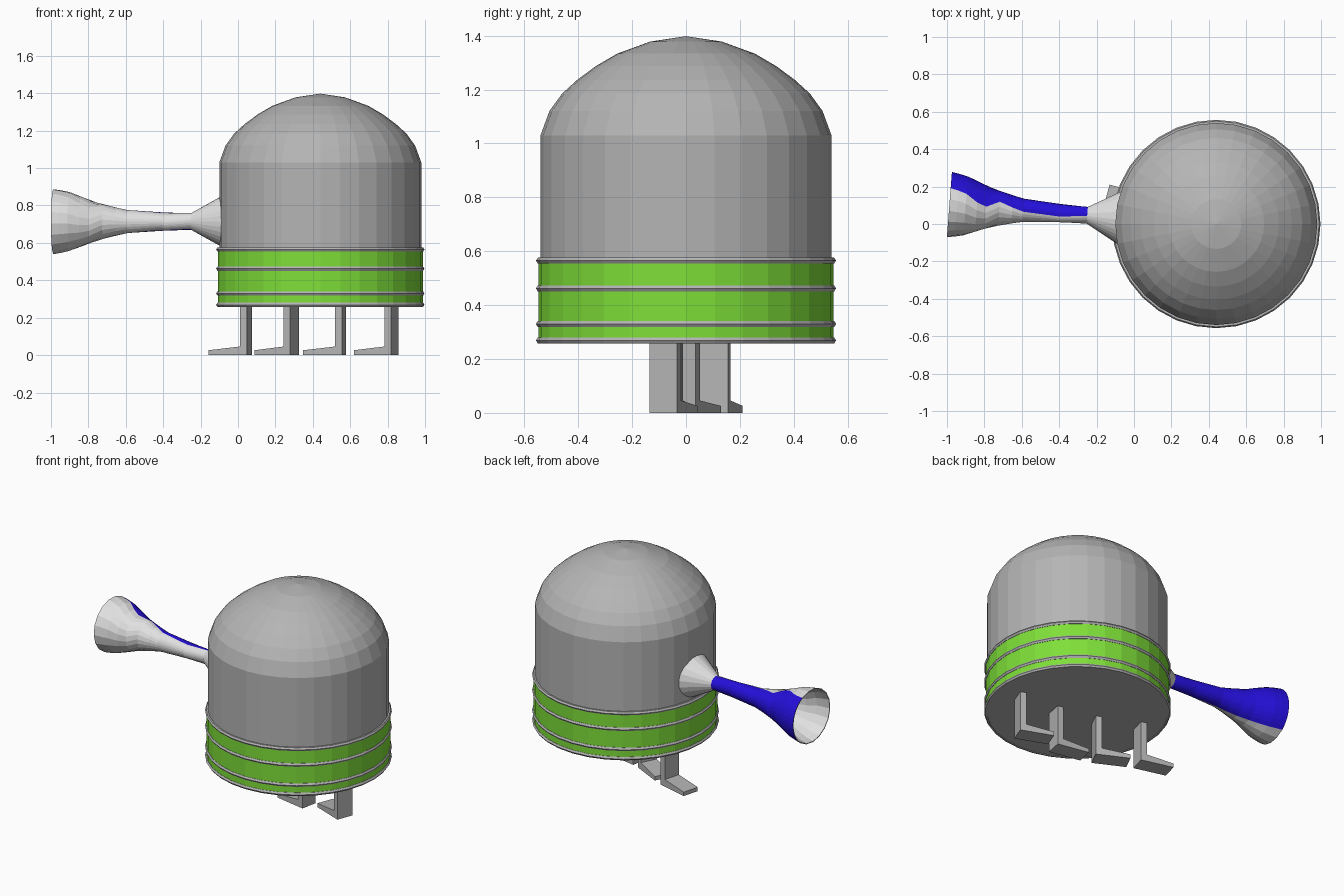
import bpy, bmesh, math
from mathutils import Vector

if "Cube" in bpy.data.objects:
    bpy.data.objects.remove(bpy.data.objects["Cube"])


def material(name, rgb):
    m = bpy.data.materials.new(name)
    m.diffuse_color = (*rgb, 1)
    m.use_nodes = True
    m.node_tree.nodes["Principled BSDF"].inputs["Base Color"].default_value = m.diffuse_color
    return m


GREY = material("body grey", (0.46, 0.46, 0.46))
PALE = material("pale grey", (0.75, 0.75, 0.75))
GREEN = material("bright green", (0.21, 0.74, 0.04))
BLUE = material("deep blue", (0.018, 0.005, 0.72))


def finish(name, bm, *mats):
    bmesh.ops.recalc_face_normals(bm, faces=bm.faces[:])
    me = bpy.data.meshes.new(name)
    bm.to_mesh(me)
    bm.free()
    for m in mats:
        me.materials.append(m)
    ob = bpy.data.objects.new(name, me)
    bpy.context.collection.objects.link(ob)
    return ob


CENTRE_X, SIDES = 0.44, 32


def lathe(name, profile, mat, closed=False):
    """Revolve (radius, z) points around the body axis."""
    bm = bmesh.new()
    loops = []
    for r, z in profile:
        if r == 0:
            loops.append([bm.verts.new((CENTRE_X, 0, z))] * SIDES)
        else:
            loops.append([bm.verts.new((CENTRE_X + r * math.cos(2 * math.pi * i / SIDES),
                                        r * math.sin(2 * math.pi * i / SIDES), z))
                          for i in range(SIDES)])
    pairs = list(zip(loops, loops[1:]))
    if closed:
        pairs.append((loops[-1], loops[0]))
    for a, b in pairs:
        for i in range(SIDES):
            j = (i + 1) % SIDES
            bm.faces.new(list(dict.fromkeys((a[i], a[j], b[j], b[i]))))
    return finish(name, bm, mat)


# Domed body
lathe("domed_body", [(0, 0.262), (0.54, 0.262), (0.54, 1.03), (0.507, 1.12), (0.46, 1.185),
                     (0.405, 1.235), (0.335, 1.287), (0.256, 1.333), (0.133, 1.378),
                     (0, 1.398)], GREY)

# Green band and its raised rings
lathe("green_band", [(0.54, 0.265), (0.548, 0.265), (0.548, 0.565), (0.54, 0.565)], GREEN)
for n, z in enumerate((0.269, 0.33, 0.462, 0.565)):
    lathe(f"band_ring_{n + 1}", [(0.54, z - 0.011), (0.55, z - 0.011), (0.557, z),
                                 (0.55, z + 0.011), (0.54, z + 0.011)], GREY, closed=True)

# Flared horn: x, radius, upper and lower edge angle of the blue paint (0 = +y side)
STATIONS = [(-0.06, 0.152, 95, -120), (-0.25, 0.045, 95, -120), (-0.40, 0.049, 112, -112),
            (-0.59, 0.062, 97, -97), (-0.65, 0.075, 82, -90), (-0.72, 0.093, 67, -80),
            (-0.79, 0.115, 88, -70), (-0.84, 0.135, 80, -64), (-0.90, 0.158, 66, -58),
            (-0.945, 0.168, 62, -55), (-0.987, 0.175, 60, -53)]
TILT = math.radians(4.4)
SIDE_DIR = Vector((math.sin(TILT), math.cos(TILT), 0))
HALF = 12


def horn_loop(bm, x, r, hi, lo):
    centre = Vector((x, 0.047 - (x + 0.25) * math.tan(TILT), 0.714))
    angles = [lo + (hi - lo) * i / HALF for i in range(HALF)]
    angles += [hi + (360 + lo - hi) * i / HALF for i in range(HALF)]
    return [bm.verts.new(centre + r * (SIDE_DIR * math.cos(math.radians(a))
                                       + Vector((0, 0, math.sin(math.radians(a))))))
            for a in angles]


bm = bmesh.new()
outer = [horn_loop(bm, *s) for s in STATIONS]
inner = [horn_loop(bm, x, r - 0.005, hi, lo) for x, r, hi, lo in reversed(STATIONS[2:])]
loops = outer + inner
for k, (a, b) in enumerate(zip(loops, loops[1:])):
    for i in range(2 * HALF):
        j = (i + 1) % (2 * HALF)
        f = bm.faces.new((a[i], a[j], b[j], b[i]))
        f.material_index = 1 if 1 <= k < len(outer) - 1 and i < HALF else 0
bm.faces.new(loops[-1])
bm.faces.new(loops[0])
finish("flared_horn", bm, PALE, BLUE)

# Bracket legs: outer corner x, y and turn angle
WIDTH, THICK, LENGTH = 0.109, 0.038, 0.213
PROFILE = [(0, 0), (0, 0.27), (THICK, 0.27), (THICK, 0.046), (LENGTH, 0.026), (LENGTH, 0)]
for n, (x, y, deg) in enumerate([(0.047, 0.05, 15), (0.278, -0.063, 26.5),
                                 (0.557, -0.125, 11), (0.818, -0.135, 21)]):
    a = math.radians(deg)
    along = Vector((-math.cos(a), math.sin(a), 0))
    across = Vector((math.sin(a), math.cos(a), 0)) * WIDTH
    bm = bmesh.new()
    near = [bm.verts.new(Vector((x, y, z)) + along * d) for d, z in PROFILE]
    far = [bm.verts.new(v.co + across) for v in near]
    bm.faces.new(near)
    bm.faces.new(far)
    for i in range(len(near)):
        j = (i + 1) % len(near)
        bm.faces.new((near[i], near[j], far[j], far[i]))
    finish(f"leg_{n + 1}", bm, GREY)
